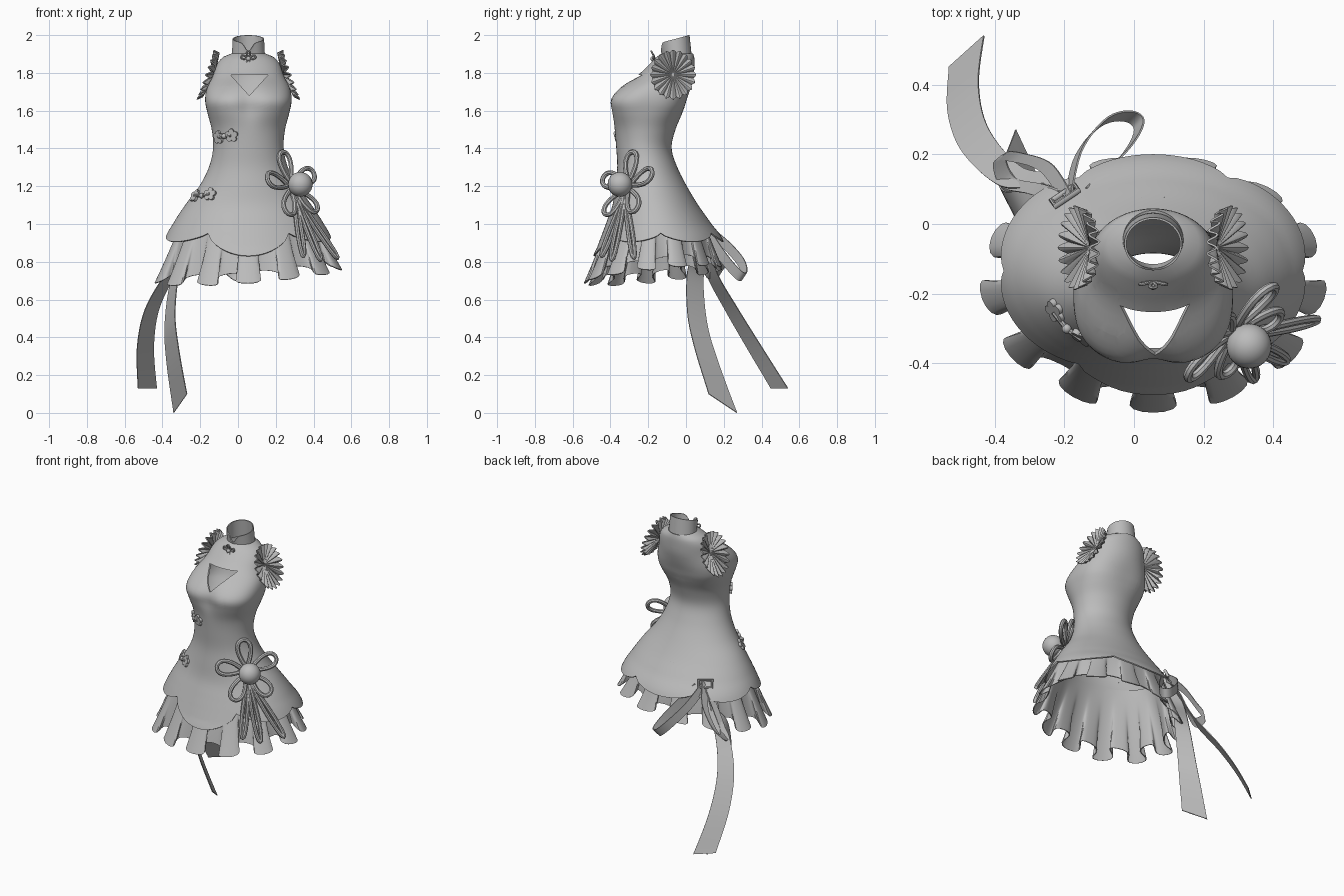
import bpy
from math import sin, cos, pi, exp, radians
from mathutils import Vector, Matrix

if "Cube" in bpy.data.objects:
    bpy.data.objects.remove(bpy.data.objects["Cube"])

GREY = (0.5, 0.5, 0.5, 1)
mat = bpy.data.materials.new("plain grey")
mat.use_nodes = True
mat.diffuse_color = GREY
mat.node_tree.nodes["Principled BSDF"].inputs["Base Color"].default_value = GREY
CX = 0.055  # centre line of the dress

# body profile: height, half width, front y, back y
PROFILE = [(.7, .52, -.54, .25), (.85, .465, -.48, .21), (.92, .44, -.45, .19),
           (1.0, .395, -.42, .13), (1.1, .33, -.385, .06), (1.2, .255, -.37, 0),
           (1.3, .205, -.36, -.05), (1.4, .183, -.365, -.08), (1.5, .19, -.375, -.06),
           (1.6, .215, -.395, -.02), (1.66, .225, -.4, 0), (1.72, .215, -.35, .02),
           (1.78, .185, -.26, .035), (1.84, .165, -.195, .04), (1.88, .135, -.155, .04),
           (1.9, .085, -.125, .035)]


def catmull(pts, i, t):
    a, b, c, d = (pts[min(max(i + k, 0), len(pts) - 1)] for k in (-1, 0, 1, 2))
    return [q + .5 * t * (r - p + t * (2 * p - 5 * q + 4 * r - s + t * (3 * (q - r) + s - p)))
            for p, q, r, s in zip(a, b, c, d)]


def body_point(phi, z):
    """Surface point; phi = 0 is the front, growing towards +x."""
    z = max(z, PROFILE[0][0])
    i = max(k for k in range(len(PROFILE) - 1) if PROFILE[k][0] <= z)
    lo, hi = PROFILE[i], PROFILE[i + 1]
    _, rx, yf, yb = catmull(PROFILE, i, (z - lo[0]) / (hi[0] - lo[0]))
    bust = exp(-((z - 1.64) / .09) ** 2)
    c = cos(phi)
    k = (abs(sin(phi)) ** 2.6 + abs(c) ** 2.6) ** (-1 / 2.6) * bust + 1 - bust
    y = (yf + yb) / 2 - c * k * (yb - yf) / 2
    y += .02 * bust * exp(-(phi / .25) ** 2)
    return Vector((CX + rx * k * sin(phi), y, z))


def finish(ob, thick=0, angle=40):
    ob.data.materials.clear()
    ob.data.materials.append(mat)
    bpy.ops.object.select_all(action='DESELECT')
    bpy.context.view_layer.objects.active = ob
    ob.select_set(True)
    if thick:
        m = ob.modifiers.new("thickness", 'SOLIDIFY')
        m.thickness, m.offset = thick, 0
        bpy.ops.object.modifier_apply(modifier=m.name)
    bpy.ops.object.shade_smooth_by_angle(angle=radians(angle))
    return ob


def mesh(name, verts, faces):
    me = bpy.data.meshes.new(name)
    me.from_pydata(verts, [], faces)
    ob = bpy.data.objects.new(name, me)
    bpy.context.collection.objects.link(ob)
    return ob


def sheet(name, fn, rows, cols, closed=True, thick=.006):
    """Grid surface from fn(u, v), v in 0..1 running along the columns."""
    n = cols if closed else cols + 1
    verts = [fn(r / rows, c / cols) for r in range(rows + 1) for c in range(n)]
    faces = [(r * n + c, r * n + (c + 1) % n, (r + 1) * n + (c + 1) % n, (r + 1) * n + c)
             for r in range(rows) for c in range(cols)]
    return finish(mesh(name, verts, faces), thick)


def prism(name, outline, origin, normal, depth, up=(0, 0, 1)):
    """Flat outline extruded both ways along its normal."""
    n = Vector(normal).normalized()
    x = Vector(up).cross(n).normalized()
    y = n.cross(x)
    o, k = Vector(origin), len(outline)
    verts = [o + x * p + y * q + n * s for s in (-depth, depth) for p, q in outline]
    faces = [tuple(reversed(range(k))), tuple(range(k, 2 * k))]
    faces += [(i, (i + 1) % k, k + (i + 1) % k, k + i) for i in range(k)]
    return mesh(name, verts, faces)


def blossom(r, dip=.35, steps=60):
    angles = [2 * pi * i / steps for i in range(steps)]
    return [(r * (1 - dip + dip * abs(cos(2.5 * a)) ** .7) * sin(a),
             r * (1 - dip + dip * abs(cos(2.5 * a)) ** .7) * cos(a)) for a in angles]


def tube(name, pts, radius, closed=False):
    cu = bpy.data.curves.new(name, 'CURVE')
    cu.dimensions = '3D'
    cu.bevel_depth, cu.bevel_resolution = radius, 2
    cu.use_fill_caps = True
    sp = cu.splines.new('POLY')
    sp.points.add(len(pts) - 1)
    for p, co in zip(sp.points, pts):
        p.co = (*co, 1)
    sp.use_cyclic_u = closed
    ob = bpy.data.objects.new(name, cu)
    bpy.context.collection.objects.link(ob)
    bpy.ops.object.select_all(action='DESELECT')
    bpy.context.view_layer.objects.active = ob
    ob.select_set(True)
    bpy.ops.object.convert(target='MESH')
    return finish(bpy.context.object)


def teardrop(base, tip, side, n=24):
    """Closed loop from base to tip, widest past the middle."""
    pts = []
    for i in range(n):
        a = 2 * pi * i / n
        t = (1 - cos(a)) / 2
        pts.append(base.lerp(tip, t) + side * sin(a) * (.35 + .65 * t))
    return pts


# dress body with a scalloped hem
def dress(u, v):
    phi = 2 * pi * v - pi
    drop = .12 if abs(phi) < pi / 6 else .045
    hem = .95 - drop * abs(cos(3 * phi)) ** .7
    return body_point(phi, hem + u * (1.9 - hem))


body = sheet("dress_body", dress, 56, 96, thick=.008)
back_up = Vector((0, -.1, 1))
cutters = [
    prism("neckline_cutter", [(-.1, .06), (0, -.05), (.1, .06)], (CX + .005, -.32, 1.73), (0, -1, 0), .13),
    prism("chest_blossom_cutter", blossom(.09), (-.085, -.25, 1.775), (-.1, -.7, .7), .07),
    prism("back_blossom_cutter", blossom(.125, .45), (CX, .02, 1.69), (0, 1, .1), .07)]
for cutter in cutters:
    cutter.hide_render = True
    m = body.modifiers.new("opening", 'BOOLEAN')
    m.operation, m.solver, m.object = 'DIFFERENCE', 'EXACT', cutter
    bpy.context.view_layer.objects.active = body
    bpy.ops.object.modifier_apply(modifier=m.name)
    bpy.data.objects.remove(cutter)
finish(body)


# stand collar with a small notch at the front
def collar(u, v):
    phi = 2 * pi * v - pi
    y = -.045 - .073 * cos(phi)
    top = 1.98 + .27 * y - .045 * exp(-(phi / .3) ** 2) + .012
    return (CX + (.085 - .005 * u) * sin(phi), y - .012 * u, 1.88 + u * (top - 1.88))


sheet("collar", collar, 6, 48)


# pleated underskirt
def underskirt(u, v):
    phi = 2 * pi * v - pi
    w = cos(13 * phi + .4 * sin(3 * phi))
    grow = u ** 1.3
    r = 1 + .1 * w * grow
    rx, ry = .33 + .12 * u, .23 + .105 * u
    low = .755 - .04 * cos(phi) + .035 * sin(phi) - .03 * w
    twist = phi + .07 * grow * sin(26 * phi)
    return (CX + rx * r * sin(twist), -.155 - .015 * u - ry * r * cos(twist), 1.08 + u * (low - 1.08))


sheet("underskirt_ruffle", underskirt, 14, 260)

# pleated cap sleeves
for side, label in ((1, "left"), (-1, "right")):
    def sleeve(u, v):
        a = 2 * pi * v
        pleat = cos(20 * a)
        r = .08 + .92 * u
        k = r * (1 + .05 * pleat * u)
        x = .178 + .035 * r - .045 * sin(a) * r + .014 * pleat * r
        return (CX + side * x, -.068 + .115 * k * cos(a), 1.79 + .125 * k * sin(a))
    sheet(label + "_sleeve_ruffle", sleeve, 6, 160)


# hip flower: looped petals, bead and hanging loops
def sphere(name, loc, r, scale=(1, 1, 1)):
    bpy.ops.mesh.primitive_uv_sphere_add(segments=24, ring_count=14, radius=r, location=loc)
    ob = bpy.context.object
    ob.name, ob.scale = name, scale
    return finish(ob)


centre = Vector((.285, -.31, 1.2))
across = Vector((.7, .7, 0))
upward = Vector((-.25, .25, .93))
outward = across.cross(upward)
for i in range(5):
    a = radians(95 + 72 * i)
    d = across * cos(a) + upward * sin(a)
    s = across * -sin(a) + upward * cos(a)
    tube("hip_flower_petal", teardrop(centre + d * .03, centre + d * .19 + outward * .015, s * .055), .013, True)
sphere("hip_flower_bead", (.33, -.35, 1.21), .065)
for phi, z in ((.62, .83), (.85, .81), (1.2, .82)):
    tip = body_point(phi, z)
    tip += Vector((sin(phi), -cos(phi), 0)) * .03
    tube("hip_flower_streamer", teardrop(centre - upward * .05, tip, across * .022), .012, True)


# frog fastenings on the right of the front
def fastening(phi, z, r, spread):
    knobs = []
    for s in (-1, 1):
        p = body_point(phi + s * spread, z + s * .005)
        t = body_point(phi + s * spread + .05, z) - p
        n = t.cross(body_point(phi + s * spread, z + .02) - p).normalized()
        finish(prism("fastening_blossom", blossom(r), p + n * .006, n, .01), angle=30)
        knobs.append(p + n * .014)
    mid = body_point(phi, z) + Vector((-.006, -.014, 0))
    tube("fastening_cord", [knobs[0], mid, knobs[1]], .008)
    sphere("fastening_knot", mid, .014)


fastening(-.72, 1.465, .036, .24)
fastening(-.98, 1.15, .036, .22)

# small blossom bow below the collar
bow = Vector((CX, -.165, 1.875))
for i in range(5):
    a = radians(90 + 72 * i)
    d = Vector((cos(a), -.35 * sin(a) - .1, sin(a)))
    s = Vector((-sin(a), 0, cos(a)))
    tube("collar_bow_petal", teardrop(bow + d * .008, bow + d * .04, s * .013, 14), .005, True)
sphere("collar_bow_bead", bow + Vector((0, -.012, 0)), .012)
for s in (-1, 1):
    tube("collar_bow_tail", [bow, bow + Vector((s * .015, -.02, -.03)), bow + Vector((s * .035, -.03, -.04))], .005)


# back sash: knot, two loops and two long tails
def ribbon(name, pts, start, end):
    def fn(u, v):
        t = u * (len(pts) - 1)
        i = min(int(t), len(pts) - 2)
        w = Vector(start).lerp(Vector(end), u)
        return Vector(catmull(pts, i, t - i)) + w * (2 * v - 1)
    return sheet(name, fn, 32, 2, closed=False, thick=.005)


knot = (-.19, .07, 1.0)
ribbon("sash_loop_inner", [knot, (-.16, .2, .9), (-.09, .29, .8), (-.02, .31, .73), (.015, .28, .73),
                           (-.03, .2, .82), (-.15, .09, .98)], (.01, .012, .02), (.015, .015, .022))
ribbon("sash_loop_outer", [knot, (-.25, .16, .9), (-.33, .19, .8), (-.385, .19, .75), (-.36, .12, .74),
                           (-.28, .1, .88), knot], (.015, .01, .02), (.02, .015, .02))
ribbon("sash_tail_long", [knot, (-.27, .12, .85), (-.36, .14, .73), (-.455, .24, .55), (-.49, .36, .35),
                          (-.48, .495, .13)], (.02, .015, .01), (.05, .045, 0))
ribbon("sash_tail_short", [knot, (-.26, .09, .85), (-.33, .05, .73), (-.36, .06, .5), (-.345, .11, .3),
                           (-.305, .195, .05)], (.015, -.02, .01), (.035, -.075, .05))
frame = [(-.04, .022), (.04, .022), (.04, -.022), (-.04, -.022)]
tilt = Vector((-.5, .75, .4)).normalized()
right = Vector((0, 0, 1)).cross(tilt).normalized()
rise = tilt.cross(right)
tube("sash_buckle", [Vector(knot) + tilt * .015 + right * p + rise * q for p, q in frame], .009, True)
